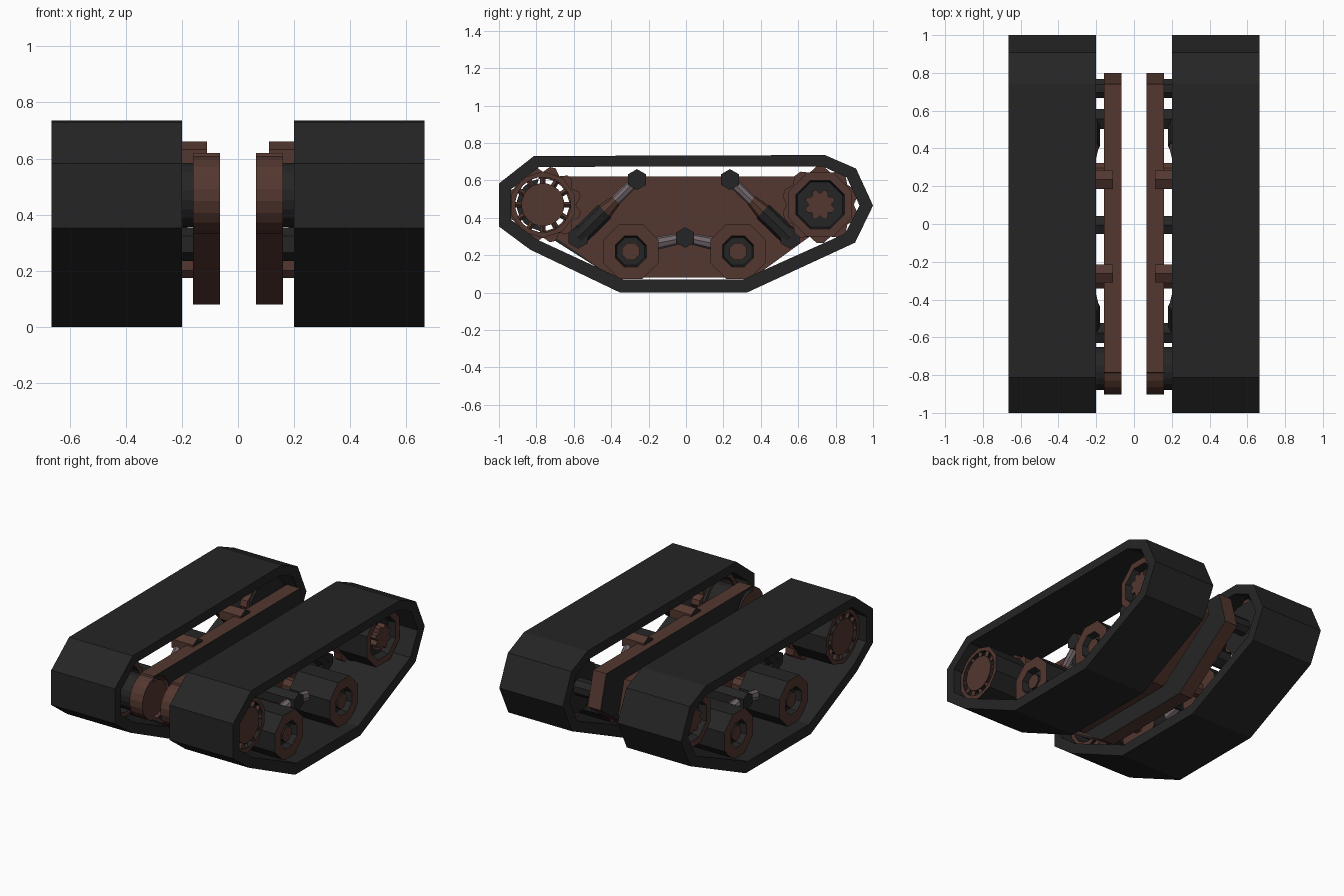
import bpy, bmesh, math
from mathutils import Matrix, Vector

if "Cube" in bpy.data.objects:
    bpy.data.objects.remove(bpy.data.objects["Cube"])


def material(name, rgb):
    m = bpy.data.materials.new(name)
    m.diffuse_color = (*rgb, 1)
    m.use_nodes = True
    m.node_tree.nodes["Principled BSDF"].inputs["Base Color"].default_value = m.diffuse_color
    return m


BLACK = material("black_rubber", (0.0185, 0.0185, 0.0185))
BROWN = material("rust_brown", (0.088, 0.038, 0.029))
STEEL = material("grey_steel", (0.17, 0.135, 0.15))


def finish(name, bm, mats, rule=None):
    """Clean up, colour faces by a rule and mirror to the other side."""
    bmesh.ops.remove_doubles(bm, verts=bm.verts, dist=1e-5)
    bmesh.ops.recalc_face_normals(bm, faces=bm.faces)
    bm.normal_update()
    for f in bm.faces:
        f.smooth = False
        f.material_index = rule(f) if rule else 0
    me = bpy.data.meshes.new(name)
    bm.to_mesh(me)
    bm.free()
    for m in mats:
        me.materials.append(m)
    ob = bpy.data.objects.new(name, me)
    bpy.context.scene.collection.objects.link(ob)
    mod = ob.modifiers.new("mirror", 'MIRROR')
    mod.use_mirror_merge = False
    return ob


def plate(name, outlines, x0, x1, mats, rule=None):
    """Extrude (y, z) outlines along x; later outlines are holes."""
    cu = bpy.data.curves.new(name + "_profile", 'CURVE')
    cu.dimensions, cu.fill_mode = '2D', 'BOTH'
    cu.extrude = (x1 - x0) / 2
    for pts in outlines:
        sp = cu.splines.new('POLY')
        sp.points.add(len(pts) - 1)
        for p, q in zip(sp.points, pts):
            p.co = (q[0], q[1], 0, 1)
        sp.use_cyclic_u = True
    tmp = bpy.data.objects.new(name + "_profile", cu)
    bpy.context.scene.collection.objects.link(tmp)
    dg = bpy.context.evaluated_depsgraph_get()
    me = bpy.data.meshes.new_from_object(tmp.evaluated_get(dg))
    bm = bmesh.new()
    bm.from_mesh(me)
    bpy.data.objects.remove(tmp)
    bpy.data.curves.remove(cu)
    bpy.data.meshes.remove(me)
    bm.transform(Matrix(((0, 0, 1, (x0 + x1) / 2), (1, 0, 0, 0), (0, 1, 0, 0), (0, 0, 0, 1))))
    return finish(name, bm, mats, rule)


def circle(c, r, n, off=0.5):
    return [(c[0] + r * math.cos((i + off) * math.tau / n),
             c[1] + r * math.sin((i + off) * math.tau / n)) for i in range(n)]


def gear(c, r0, r1, teeth):
    return [(c[0] + r * math.cos(a), c[1] + r * math.sin(a))
            for i in range(teeth)
            for r, a in ((r0, i * math.tau / teeth), (r1, (i + 0.35) * math.tau / teeth),
                         (r1, (i + 0.65) * math.tau / teeth))]


def lathe(name, c, profile, n, mats, rule=None):
    """Revolve (x, radius) points around an axis along x; closes both ends."""
    bm = bmesh.new()
    rings = [[bm.verts.new((x, y, z)) for y, z in circle(c, r, n)] for x, r in profile]
    for a, b in zip(rings, rings[1:]):
        for i in range(n):
            j = (i + 1) % n
            bm.faces.new((a[i], a[j], b[j], b[i]))
    bm.faces.new(rings[0])
    bm.faces.new(rings[-1])
    return finish(name, bm, mats, rule)


def rod(name, a, b, r0, r1, mat, n=8):
    a, b = Vector(a), Vector(b)
    d = b - a
    bm = bmesh.new()
    m = Matrix.Translation((a + b) / 2) @ d.to_track_quat('Z', 'Y').to_matrix().to_4x4()
    bmesh.ops.create_cone(bm, cap_ends=True, segments=n, radius1=r0, radius2=r1,
                          depth=d.length, matrix=m)
    return finish(name, bm, [mat])


def side_dark(f):
    return 0 if abs(f.normal.x) > 0.5 else 1


DRIVE, IDLER = (-0.765, 0.47), (0.717, 0.47)

# track belt
outer = [(-0.813, 0.73), (-1, 0.583), (-1, 0.353), (-0.834, 0.23), (-0.353, 0), (0.326, 0),
         (0.904, 0.267), (1.0, 0.465), (0.909, 0.663), (0.743, 0.735)]
inner = [(-0.785, 0.672), (-0.935, 0.553), (-0.935, 0.388), (-0.80, 0.285), (-0.335, 0.07),
         (0.305, 0.07), (0.85, 0.315), (0.928, 0.465), (0.86, 0.615), (0.73, 0.675)]
plate("track_belt", [outer, inner], 0.2, 0.665, [BLACK])

# side frame: brown, with a black outward face and an opening at the drive wheel
frame = [(-0.785, 0.62), (-0.85, 0.4), (-0.39, 0.08), (0.36, 0.08), (0.80, 0.4), (0.74, 0.62)]
plate("side_frame", [frame, circle(DRIVE, 0.14, 20)], 0.065, 0.16, [BROWN, BLACK],
      lambda f: 1 if f.normal.x > 0.9 else 0)

# slotted drive wheel at the front
plate("drive_wheel_rim", [circle(DRIVE, 0.178, 10), circle(DRIVE, 0.148, 20)], 0.28, 0.61,
      [BROWN, BLACK], side_dark)
lathe("drive_wheel_hub", DRIVE, [(0.065, 0.115), (0.61, 0.115)], 20, [BROWN, BLACK], side_dark)
plate("drive_sprocket", [gear(DRIVE, 0.175, 0.205, 12), circle(DRIVE, 0.148, 20)],
      0.30, 0.36, [BROWN])
for i in range(12):
    a = i * math.tau / 12
    u = Vector((0, math.cos(a), math.sin(a)))
    o = Vector((0.595, *DRIVE))
    rod("drive_wheel_rib", o + u * 0.108, o + u * 0.152, 0.015, 0.015, BROWN, 4)

# idler wheel at the back
lathe("idler_wheel", IDLER, [(0.285, 0.185), (0.56, 0.185), (0.56, 0.14), (0.51, 0.13)], 8,
      [BROWN, BLACK],
      lambda f: 0 if f.normal.x > 0.5 and f.calc_center_median().x > 0.55 else 1)
plate("idler_gear", [gear(IDLER, 0.06, 0.082, 8)], 0.50, 0.56, [BROWN])
plate("idler_sprocket", [gear(IDLER, 0.18, 0.205, 10)], 0.30, 0.35, [BROWN])
lathe("idler_axle", IDLER, [(0.15, 0.055), (0.30, 0.055)], 8, [BLACK])

# road wheels with axles, joined by arms to the middle pivot
for y in (-0.295, 0.278):
    c = (y, 0.22)
    lathe("road_wheel", c, [(0.285, 0.16), (0.58, 0.16), (0.58, 0.09), (0.535, 0.08),
                            (0.535, 0.05), (0.565, 0.05)], 8, [BROWN, BLACK],
          lambda f: 0 if abs(f.normal.x) > 0.5 and not 0.53 < f.calc_center_median().x < 0.54
          else 1)
    lathe("road_wheel_axle", c, [(0.15, 0.05), (0.30, 0.05)], 8, [BROWN])
    rod("wheel_arm", (0.40, -0.005, 0.294), (0.40, y, 0.235), 0.028, 0.04, STEEL)
lathe("middle_pivot", (-0.005, 0.294), [(0.15, 0.055), (0.45, 0.055)], 6, [BLACK])

# slanted shock absorbers with top and bottom pivots
for top, low in (((-0.262, 0.604), (-0.577, 0.294)), ((0.235, 0.604), (0.556, 0.294))):
    lathe("top_pivot", top, [(0.11, 0.056), (0.27, 0.056)], 6, [BLACK, BROWN], side_dark)
    lathe("bottom_pivot", low, [(0.15, 0.06), (0.27, 0.06)], 6, [BLACK])
    t, b = Vector((0.23, *top)), Vector((0.23, *low))
    rod("shock_rod", t, t.lerp(b, 0.5), 0.028, 0.028, STEEL)
    rod("shock_collar", t.lerp(b, 0.36), t.lerp(b, 0.62), 0.03, 0.05, BROWN)
    rod("shock_barrel", t.lerp(b, 0.55), b, 0.05, 0.05, BLACK)
